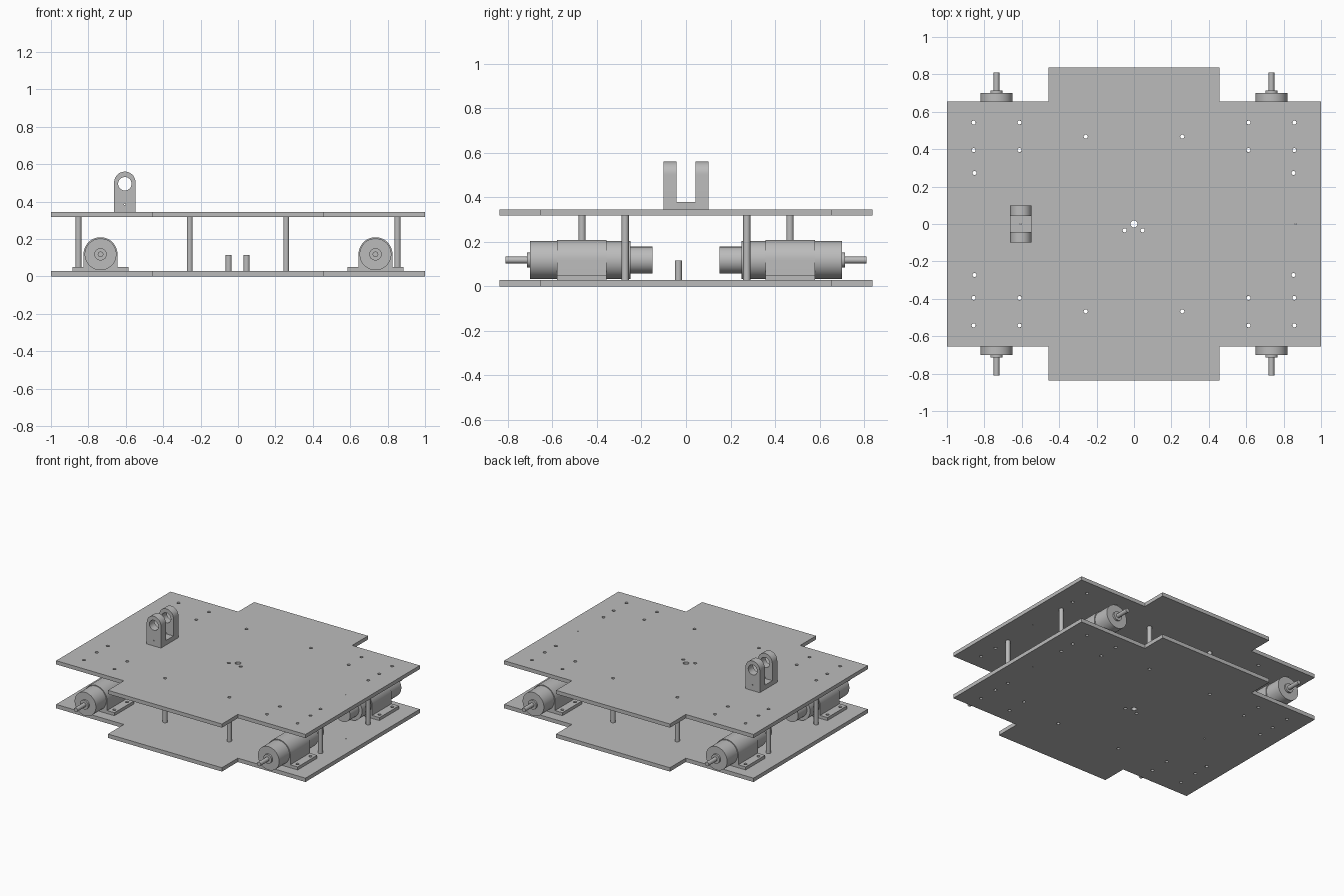
import bpy, bmesh
from math import pi, sin, cos
from mathutils import Matrix

cube = bpy.data.objects.get("Cube")
if cube:
    bpy.data.objects.remove(cube)

GREY = 0.5
metal = bpy.data.materials.new("grey metal")
metal.use_nodes = True
metal.diffuse_color = (GREY, GREY, GREY, 1)
metal.node_tree.nodes["Principled BSDF"].inputs["Base Color"].default_value = (GREY, GREY, GREY, 1)


def finish(obj):
    bpy.ops.object.select_all(action="DESELECT")
    obj.select_set(True)
    bpy.context.view_layer.objects.active = obj
    bpy.ops.object.shade_smooth_by_angle(angle=pi / 6)
    return obj


def circle(x, y, r, n=24):
    return [(x + r * cos(2 * pi * i / n), y + r * sin(2 * pi * i / n)) for i in range(n)]


def arch(r, bottom, n=24):
    """Round-topped outline with its arc centred on the origin."""
    arc = [(r * cos(pi * i / n), r * sin(pi * i / n)) for i in range(n + 1)]
    return [(r, bottom)] + arc + [(-r, bottom)]


def slab(name, loops, depth, matrix):
    """Solid made by filling an outline, less its holes, and extruding it."""
    curve = bpy.data.curves.new(name, "CURVE")
    curve.dimensions = "2D"
    curve.fill_mode = "BOTH"
    curve.extrude = depth / 2
    for loop in loops:
        spline = curve.splines.new("POLY")
        spline.points.add(len(loop) - 1)
        for point, (x, y) in zip(spline.points, loop):
            point.co = (x, y, 0, 1)
        spline.use_cyclic_u = True
    temp = bpy.data.objects.new(name + "_outline", curve)
    bpy.context.collection.objects.link(temp)
    bpy.context.view_layer.update()
    mesh = bpy.data.meshes.new_from_object(temp.evaluated_get(bpy.context.evaluated_depsgraph_get()))
    bpy.data.objects.remove(temp)
    bpy.data.curves.remove(curve)
    bm = bmesh.new()
    bm.from_mesh(mesh)
    bmesh.ops.remove_doubles(bm, verts=bm.verts, dist=1e-5)
    bmesh.ops.recalc_face_normals(bm, faces=bm.faces)
    bm.to_mesh(mesh)
    bm.free()
    mesh.name = name
    mesh.materials.clear()
    mesh.materials.append(metal)
    obj = bpy.data.objects.new(name, mesh)
    bpy.context.collection.objects.link(obj)
    obj.matrix_world = matrix
    return finish(obj)


def lathe(name, profile, matrix, n=48):
    """Solid of revolution about local z from (radius, height) points."""
    bm = bmesh.new()
    verts = [bm.verts.new((r, 0, z)) for r, z in profile]
    edges = [bm.edges.new(pair) for pair in zip(verts, verts[1:])]
    bmesh.ops.spin(bm, geom=verts + edges, axis=(0, 0, 1), cent=(0, 0, 0),
                   angle=2 * pi, steps=n, use_merge=True)
    bmesh.ops.remove_doubles(bm, verts=bm.verts, dist=1e-5)
    bmesh.ops.recalc_face_normals(bm, faces=bm.faces)
    mesh = bpy.data.meshes.new(name)
    bm.to_mesh(mesh)
    bm.free()
    mesh.materials.append(metal)
    obj = bpy.data.objects.new(name, mesh)
    bpy.context.collection.objects.link(obj)
    obj.matrix_world = matrix
    return finish(obj)


def at(x, y, z):
    return Matrix.Translation((x, y, z))


UPRIGHT = Matrix.Rotation(pi / 2, 4, "X")   # profile y becomes z, depth runs along y
SIGNS = [(1, 1), (-1, 1), (-1, -1), (1, -1)]
LOW_TOP, DECK_BOTTOM, DECK_TOP = 0.028, 0.318, 0.345
MOTOR_X, MOTOR_Z = 0.735, 0.118
BORE = 0.011

# Hole positions shared by the plates and the parts bolted to them
long_posts = [(sx * x, sy * y) for sx, sy in SIGNS for x, y in ((0.258, 0.467), (0.853, 0.273))]
short_posts = [(-0.05, -0.034), (0.046, -0.034)]
bolts = [(sx * x, sy * y) for sx, sy in SIGNS for x in (0.612, 0.857) for y in (0.395, 0.542)]
holes = [circle(x, y, BORE) for x, y in long_posts + short_posts + bolts]
holes.append(circle(0, 0, 0.019))
holes += [circle(x, 0, 0.004, 12) for x in (-0.605, 0.865)]

# Base and deck plates: a wide cross outline
quarter = [(1, 0.655), (0.457, 0.655), (0.457, 0.837)]
outline = []
for sx, sy in SIGNS:
    corner = [(sx * x, sy * y) for x, y in quarter]
    outline += corner if sx * sy > 0 else corner[::-1]
slab("base_plate", [outline] + holes, LOW_TOP, at(0, 0, LOW_TOP / 2))
slab("deck_plate", [outline] + holes, DECK_TOP - DECK_BOTTOM, at(0, 0, (DECK_TOP + DECK_BOTTOM) / 2))

# Hollow standoff posts
for group, points, top in (("standoff", long_posts, DECK_BOTTOM), ("short_standoff", short_posts, 0.115)):
    for x, y in points:
        slab(group, [circle(x, y, 0.016), circle(x, y, BORE)], top - LOW_TOP,
             at(0, 0, (top + LOW_TOP) / 2))

# Four motors, shafts pointing outward, each in a flanged clamp
motor_profile = [(0, 0.15), (0.06, 0.15), (0.06, 0.25), (0.085, 0.25), (0.085, 0.70),
                 (0.033, 0.70), (0.033, 0.713), (0.015, 0.713), (0.015, 0.81), (0, 0.81)]
for sx in (-1, 1):
    for side, turn in (("front", 0), ("back", pi)):
        place = at(sx * MOTOR_X, 0, 0) @ Matrix.Rotation(turn, 4, "Z")
        lathe(side + "_motor", motor_profile, place @ at(0, 0, MOTOR_Z) @ UPRIGHT)
        slab(side + "_motor_clamp", [arch(0.091, LOW_TOP - MOTOR_Z), circle(0, 0, 0.084, 48)], 0.223,
             place @ at(0, -0.4685, MOTOR_Z) @ UPRIGHT)
        for s in (-1, 1):
            flange = [(s * x, y) for x, y in ((0.09, -0.58), (0.15, -0.58), (0.15, -0.357), (0.09, -0.357))]
            slab(side + "_clamp_flange", [flange] + [circle(s * 0.1225, -y, BORE) for y in (0.395, 0.542)],
                 0.022, place @ at(0, 0, LOW_TOP + 0.011))

# Clevis on the deck: two eyed cheeks joined by a low bridge
CLEVIS_X, EYE_Z = -0.605, 0.503
cheek = [arch(0.057, DECK_TOP - EYE_Z), circle(0, -0.008, 0.036, 32), circle(0, -0.118, 0.004, 12)]
for s in (-1, 1):
    slab("clevis_cheek", cheek, 0.057, at(CLEVIS_X, s * 0.0715, EYE_Z) @ UPRIGHT)
bridge = [(sx * 0.057, sy * 0.043) for sx, sy in SIGNS]
slab("clevis_bridge", [bridge, circle(0, 0, 0.004, 12)], 0.033, at(CLEVIS_X, 0, DECK_TOP + 0.0165))
